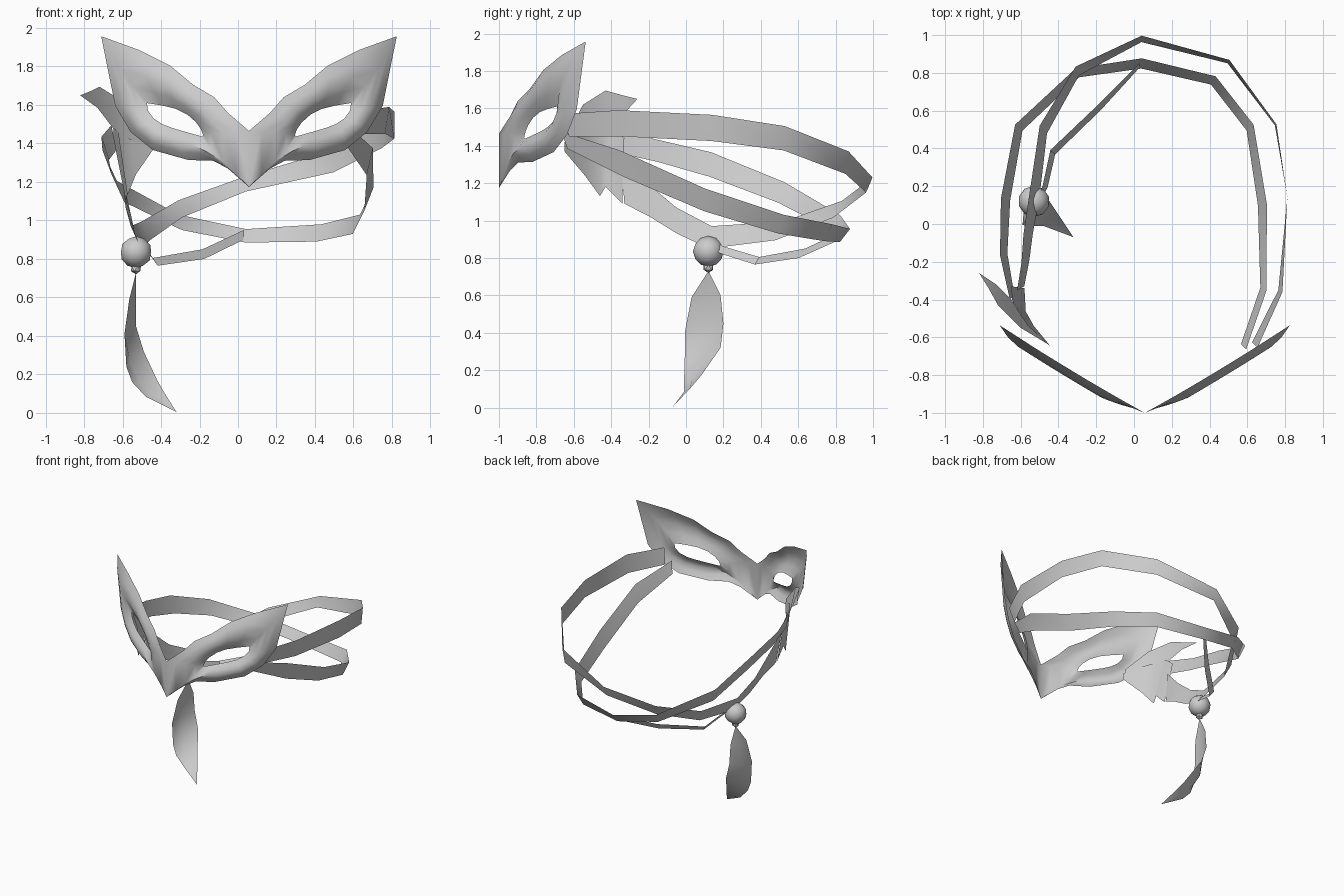
import bpy
import math
from mathutils import Vector

if "Cube" in bpy.data.objects:
    bpy.data.objects.remove(bpy.data.objects["Cube"])

# One plain grey for every part
GREY = (0.6, 0.6, 0.6, 1)
grey = bpy.data.materials.new("plain_grey")
grey.use_nodes = True
grey.diffuse_color = GREY
grey.node_tree.nodes["Principled BSDF"].inputs["Base Color"].default_value = GREY


def finish(obj, angle):
    """Give an object its material and smooth its gentle edges."""
    obj.data.materials.append(grey)
    bpy.ops.object.select_all(action='DESELECT')
    obj.select_set(True)
    bpy.context.view_layer.objects.active = obj
    bpy.ops.object.shade_smooth_by_angle(angle=math.radians(angle))


def mesh_object(name, points, faces, angle=40):
    mesh = bpy.data.meshes.new(name)
    mesh.from_pydata([tuple(p) for p in points], [], faces)
    mesh.validate()
    obj = bpy.data.objects.new(name, mesh)
    bpy.context.collection.objects.link(obj)
    finish(obj, angle)
    return obj


def loft(name, rows, closed=False, angle=40):
    """Skin a surface across rows that hold the same number of points."""
    n = len(rows[0])
    points = [p for row in rows for p in row]
    faces = []
    for r in range(len(rows) - 1):
        for i in range(n if closed else n - 1):
            j = (i + 1) % n
            faces.append((r * n + i, r * n + j, (r + 1) * n + j, (r + 1) * n + i))
    return mesh_object(name, points, faces, angle)


def strap(name, path):
    """Band along a path of x, y, z, height and outward lean of its top edge."""
    upper, lower = [], []
    for x, y, z, height, lean in path:
        outward = Vector((x, y, 0)).normalized() * lean
        offset = outward + Vector((0, 0, height / 2))
        centre = Vector((x, y, z))
        upper.append(centre + offset)
        lower.append(centre - offset)
    return loft(name, [upper, lower])


# Mask: half outline and matching eye opening, as distance from centre and height
outline = [(0, 1.465), (.11, 1.56), (.18, 1.64), (.29, 1.705), (.41, 1.805),
           (.57, 1.885), (.768, 1.957), (.695, 1.595), (.615, 1.46),
           (.5, 1.366), (.315, 1.314), (.185, 1.31), (.11, 1.27), (0, 1.174)]
eye = [(.238, 1.443), (.25, 1.475), (.275, 1.51), (.32, 1.55), (.38, 1.58),
       (.45, 1.597), (.53, 1.61), (.525, 1.57), (.495, 1.53),
       (.45, 1.5), (.4, 1.481), (.35, 1.466), (.3, 1.452), (.245, 1.437)]


def mask_row(t):
    """Ring between outline and eye, puffed outward in the middle."""
    row = []
    for a, b in zip(outline, eye):
        x = a[0] + (b[0] - a[0]) * t
        z = a[1] + (b[1] - a[1]) * t
        y = -1 + .55 * x + .07 * x * x
        puff = .042 * math.sin(math.pi * t) * min(1, x / .2)
        row.append((x + puff / 2, y - puff * .87, z))
    return row


mask = loft("mask", [mask_row(i / 4) for i in range(5)], closed=True, angle=60)
mask.location.x = .057
mirror = mask.modifiers.new("mirror", 'MIRROR')
mirror.use_clip = True

# Upper strap: from the left temple, around the back, low along the right side
strap("upper_strap", [
    (.64, -.64, 1.51, .12, .02), (.775, -.355, 1.52, .14, .012),
    (.812, .14, 1.495, .14, 0), (.75, .525, 1.44, .13, .005),
    (.5, .86, 1.31, .12, .01), (.04, .98, 1.19, .08, .017),
    (-.3, .81, 1.06, .09, .025), (-.48, .5, .945, .1, .028),
    (-.53, .13, .91, .12, .028), (-.56, -.05, 1, .14, .025),
    (-.575, -.2, 1.11, .18, .022), (-.6, -.34, 1.22, .26, .022)])

# Lower strap: drops across the left side, rises again to the right temple
strap("lower_strap", [
    (.58, -.65, 1.43, .09, .02), (.685, -.345, 1.305, .14, .018),
    (.68, .1, 1.11, .12, .024), (.615, .51, .98, .1, .024),
    (.42, .76, .935, .09, .025), (.04, .85, .92, .07, .027),
    (-.3, .8, .99, .08, .025), (-.61, .51, 1.15, .11, .025),
    (-.68, .13, 1.3, .13, .025), (-.69, -.16, 1.375, .12, .02),
    (-.645, -.39, 1.43, .13, .015)])

# Thin cord that carries the pendant
strap("pendant_cord", [
    (.03, .84, .925, .05, .012), (-.18, .62, .825, .05, .017),
    (-.43, .38, .785, .04, .017), (-.47, .2, .84, .04, .014),
    (-.5, .13, .87, .04, .01)])

# Pointed feathers at the right temple, upper edge then lower edge
loft("upper_temple_feather", [
    [(-.45, -.64, 1.45), (-.6, -.55, 1.62), (-.72, -.43, 1.695),
     (-.77, -.34, 1.67), (-.82, -.26, 1.65)],
    [(-.45, -.64, 1.38), (-.56, -.54, 1.42), (-.65, -.4, 1.48),
     (-.73, -.32, 1.585), (-.82, -.26, 1.65)]])
loft("lower_temple_feather", [
    [(-.44, -.65, 1.42), (-.56, -.54, 1.48), (-.63, -.44, 1.5),
     (-.645, -.4, 1.5), (-.65, -.33, 1.44)],
    [(-.44, -.65, 1.37), (-.53, -.54, 1.24), (-.575, -.46, 1.13),
     (-.575, -.43, 1.18), (-.58, -.34, 1.09)]])

# Pendant ball and the small pointed bead beneath it
bpy.ops.mesh.primitive_ico_sphere_add(subdivisions=2, radius=.083, location=(-.53, .12, .835))
pendant_ball = bpy.context.object
pendant_ball.name = "pendant_ball"
finish(pendant_ball, 50)

bpy.ops.mesh.primitive_ico_sphere_add(subdivisions=1, radius=.03, location=(-.53, .12, .75))
pendant_bead = bpy.context.object
pendant_bead.name = "pendant_bead"
finish(pendant_bead, 20)

# Hanging feather: front edge and back edge with a folded spine between them
front_edge = [(-.53, .12, .73), (-.565, .03, .59), (-.59, -.005, .41),
              (-.58, -.007, .24), (-.55, -.01, .16), (-.48, -.01, .085), (-.32, -.07, .005)]
back_edge = [(-.53, .12, .73), (-.53, .185, .6), (-.53, .2, .45),
             (-.49, .185, .32), (-.42, .08, .17), (-.38, .02, .1), (-.32, -.07, .005)]
spine = []
for i, (a, b) in enumerate(zip(front_edge, back_edge)):
    fold = .025 * math.sin(math.pi * i / 6)
    spine.append((Vector(a) + Vector(b)) / 2 - Vector((fold, 0, fold / 2)))
loft("hanging_feather", [front_edge, spine, back_edge], angle=60)
